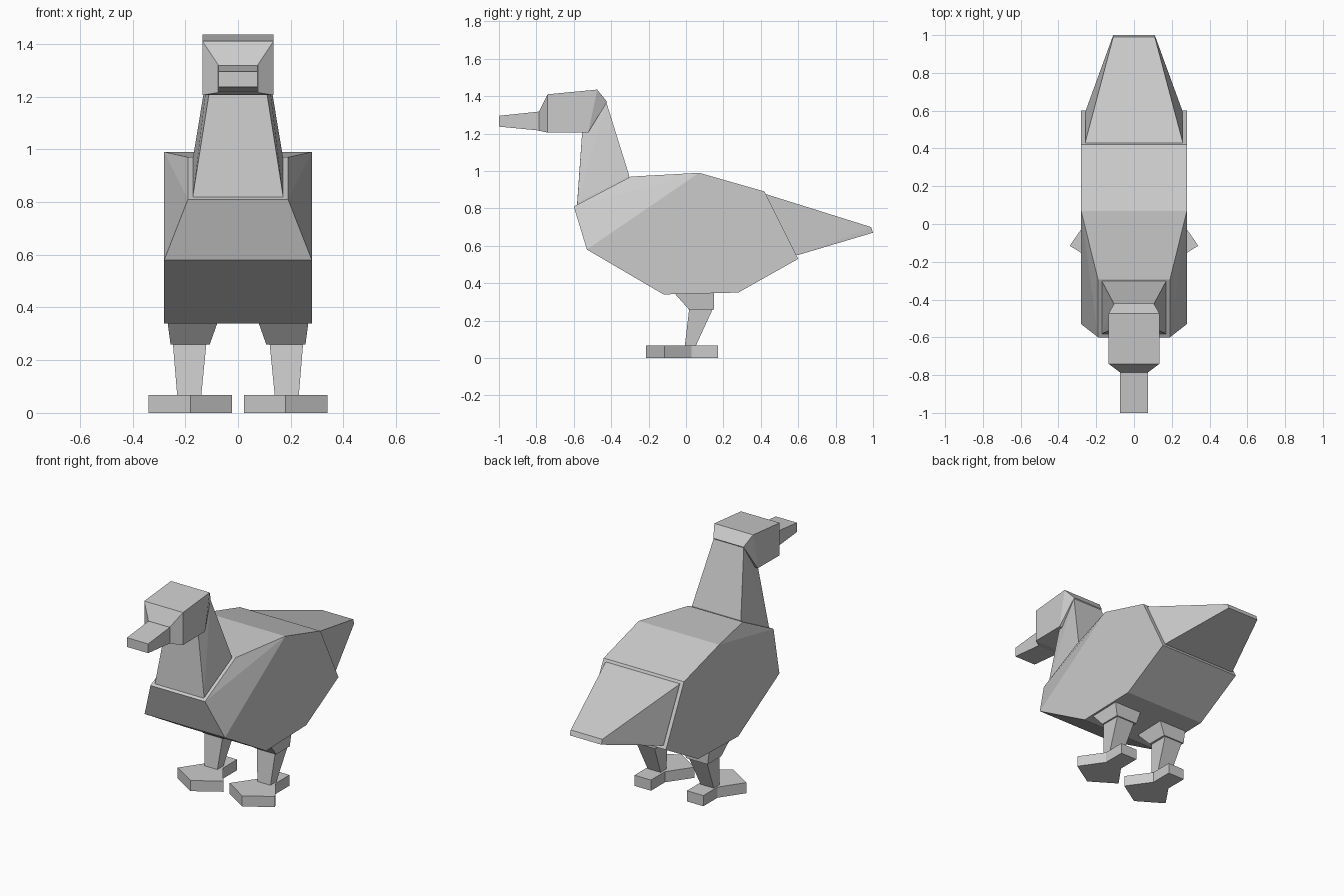
import bpy, bmesh, math

if "Cube" in bpy.data.objects:
    bpy.data.objects.remove(bpy.data.objects["Cube"])


def finish(name, bm, mirror=False):
    bmesh.ops.recalc_face_normals(bm, faces=bm.faces)
    mesh = bpy.data.meshes.new(name)
    bm.to_mesh(mesh)
    bm.free()
    obj = bpy.data.objects.new(name, mesh)
    bpy.context.collection.objects.link(obj)
    if mirror:
        obj.modifiers.new("Mirror", 'MIRROR')
    return obj


def hull(name, points, mirror=False):
    """Convex faceted block around the points."""
    bm = bmesh.new()
    for p in points:
        bm.verts.new(p)
    bmesh.ops.convex_hull(bm, input=bm.verts)
    bmesh.ops.dissolve_limit(bm, angle_limit=math.radians(1.5),
                             verts=bm.verts, edges=bm.edges)
    return finish(name, bm, mirror)


def profile_block(name, profile):
    """Symmetric block from side profile points (y, z, half width)."""
    return hull(name, [(s * w, y, z) for y, z, w in profile for s in (-1, 1)])


def leg_block(name, *rings):
    """Tapered leg piece from rings (z, x0, x1, y0, y1), mirrored."""
    return hull(name, [(x, y, z) for z, x0, x1, y0, y1 in rings
                       for x in (x0, x1) for y in (y0, y1)], True)


# Body, narrowing at the chest towards the neck
profile_block("body", [
    (-0.60, 0.81, 0.19), (-0.53, 0.58, 0.28), (-0.12, 0.34, 0.28),
    (0.28, 0.35, 0.28), (0.60, 0.53, 0.28), (0.42, 0.89, 0.28),
    (0.07, 0.99, 0.28), (-0.295, 0.97, 0.19)])

# Tail, slightly inset from the rear of the body
profile_block("tail", [
    (0.425, 0.875, 0.257), (0.585, 0.55, 0.257), (0.437, 0.873, 0.257),
    (0.597, 0.55, 0.257), (0.99, 0.70, 0.11), (1.0, 0.67, 0.11)])

# Neck, slightly inset from the chest
profile_block("neck", [
    (-0.583, 0.815, 0.17), (-0.305, 0.96, 0.17), (-0.581, 0.83, 0.17),
    (-0.303, 0.973, 0.17), (-0.555, 1.21, 0.11), (-0.425, 1.365, 0.105)])

# Head with tapered face
profile_block("head", [
    (-0.785, 1.32, 0.075), (-0.785, 1.215, 0.075), (-0.74, 1.41, 0.135),
    (-0.74, 1.205, 0.135), (-0.475, 1.435, 0.135), (-0.422, 1.37, 0.105),
    (-0.522, 1.207, 0.135)])

# Bill
profile_block("bill", [
    (-0.78, 1.318, 0.074), (-0.78, 1.216, 0.074),
    (-1.0, 1.295, 0.074), (-1.0, 1.237, 0.074)])

# Legs
leg_block("thighs", (0.35, 0.075, 0.268, -0.065, 0.15),
          (0.26, 0.107, 0.256, 0.015, 0.15))
leg_block("shins", (0.262, 0.12, 0.247, 0.017, 0.143),
          (0.06, 0.14, 0.23, -0.007, 0.05))

# Webbed feet
bm = bmesh.new()
outline = [(0.18, -0.215), (0.34, -0.115), (0.24, 0.03), (0.24, 0.17),
           (0.125, 0.17), (0.125, 0.03), (0.022, -0.115)]
face = bm.faces.new([bm.verts.new((x, y, 0)) for x, y in outline])
top = bmesh.ops.extrude_face_region(bm, geom=[face], use_keep_orig=True)["geom"]
bmesh.ops.translate(bm, vec=(0, 0, 0.067),
                    verts=[v for v in top if isinstance(v, bmesh.types.BMVert)])
finish("feet", bm, True)
